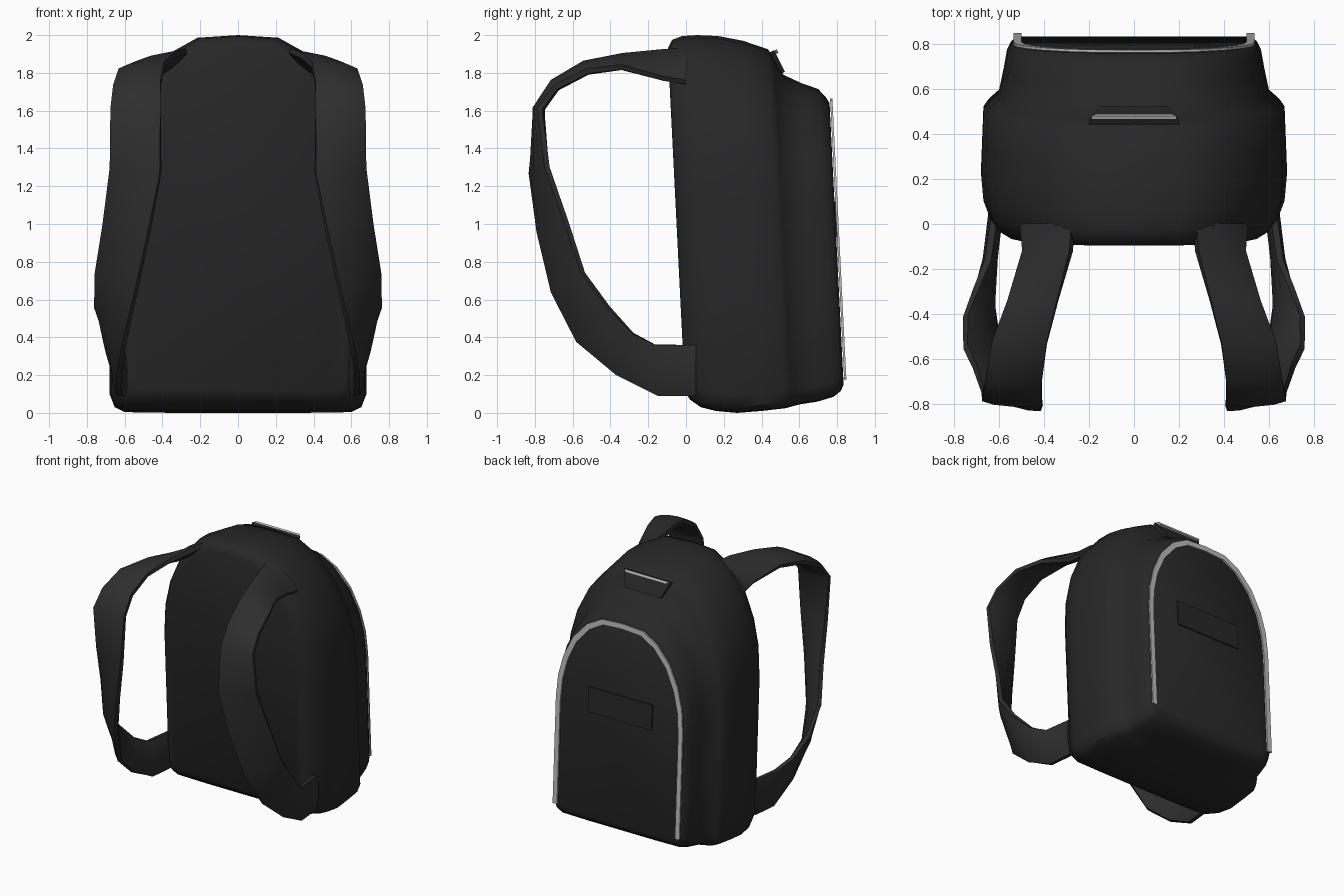
import bpy, bmesh
from mathutils import Vector as V

if "Cube" in bpy.data.objects:
    bpy.data.objects.remove(bpy.data.objects["Cube"])

LEAN = 0.05   # everything tilts back slightly with height


def material(name, v):
    m = bpy.data.materials.new(name)
    m.diffuse_color = (v, v, v, 1)
    m.use_nodes = True
    m.node_tree.nodes["Principled BSDF"].inputs["Base Color"].default_value = m.diffuse_color
    return m


FABRIC = material("black_fabric", 0.020)
STRAP = material("strap_webbing", 0.027)
TRIM = material("grey_trim", 0.50)


def make(name, verts, faces, mat, angle=None):
    me = bpy.data.meshes.new(name)
    me.from_pydata([tuple(v) for v in verts], [], faces)
    bm = bmesh.new()
    bm.from_mesh(me)
    bmesh.ops.recalc_face_normals(bm, faces=bm.faces)
    bm.to_mesh(me)
    bm.free()
    ob = bpy.data.objects.new(name, me)
    bpy.context.collection.objects.link(ob)
    me.materials.append(mat)
    if angle:
        bpy.ops.object.select_all(action='DESELECT')
        bpy.context.view_layer.objects.active = ob
        ob.select_set(True)
        bpy.ops.object.shade_smooth_by_angle(angle=angle)
    return ob


def loft(name, rings, mat, angle=None, closed=True):
    """Skin equal-length rings; closed rings get end caps."""
    n = len(rings[0])
    faces = [(i * n + j, i * n + (j + 1) % n, (i + 1) * n + (j + 1) % n, (i + 1) * n + j)
             for i in range(len(rings) - 1) for j in range(n if closed else n - 1)]
    if closed:
        faces += [tuple(range(n)), tuple(range((len(rings) - 1) * n, len(rings) * n))]
    return make(name, [p for r in rings for p in r], faces, mat, angle)


# arch outline, normalised half: bottom centre to top centre
HALF = [(0, 0), (.5, 0), (.88, .002), (.96, .015), (1, .05), (1, .3), (1, .56), (.975, .67),
        (.90, .77), (.76, .87), (.55, .95), (.32, .993), (0, 1)]
ARCH = HALF + [(-x, z) for x, z in HALF[-2:0:-1]]


def arch(y, w, top, bot, pts=ARCH):
    out = []
    for x, f in pts:
        z = bot + f * (top - bot)
        out.append(V((x * w, y - LEAN * z, z)))
    return out


# bag body with stepped front pocket: y, half width, top, bottom
STATIONS = [(.000, .56, 1.93, .11), (.025, .60, 1.975, .07), (.08, .64, 1.995, .03),
            (.16, .67, 2.0, .01), (.27, .68, 1.995, .0), (.40, .675, 1.97, .01),
            (.53, .67, 1.925, .025), (.565, .645, 1.87, .035), (.605, .60, 1.79, .045),
            (.70, .58, 1.745, .06), (.785, .565, 1.715, .085), (.825, .545, 1.67, .115),
            (.842, .52, 1.64, .15)]
loft("bag_body", [arch(*s) for s in STATIONS], FABRIC, 0.75)

# grey piping round the front pocket, open at the bottom
path = HALF[4:] + [(-x, z) for x, z in HALF[-2:3:-1]]
piping = loft("pocket_piping", [arch(.852, .537, 1.665, .10, path),
                                arch(.852, .500, 1.625, .10, path)], TRIM, closed=False)
mod = piping.modifiers.new("thickness", 'SOLIDIFY')
mod.thickness, mod.offset = 0.012, 0


def plate(name, corners, thick, mat):
    ob = make(name, [V(c) for c in corners], [(0, 1, 2, 3)], mat)
    m = ob.modifiers.new("thickness", 'SOLIDIFY')
    m.thickness, m.offset = thick, 0


# label patch, upper zip flap and its grey edge
yl, yh = .847 - LEAN * .93, .847 - LEAN * 1.12
plate("label_patch", [(-.27, yl, .93), (.27, yl, .93), (.27, yh, 1.12), (-.27, yh, 1.12)], .01, FABRIC)
plate("zip_flap", [(-.15, .512, 1.80), (.15, .512, 1.80), (.20, .455, 1.915), (-.20, .455, 1.915)], .025, FABRIC)
plate("zip_edge", [(-.17, .475, 1.90), (.17, .475, 1.90), (.19, .467, 1.918), (-.19, .467, 1.918)], .03, TRIM)

# shoulder strap: outer-loop edge and inner-loop edge at each section
EDGES = [((.27, .00, 1.92), (.50, .00, 1.75)), ((.28, -.12, 1.915), (.49, -.12, 1.77)),
         ((.34, -.34, 1.89), (.56, -.34, 1.83)), ((.39, -.54, 1.845), (.63, -.52, 1.81)),
         ((.41, -.70, 1.745), (.66, -.69, 1.725)), ((.41, -.785, 1.61), (.675, -.775, 1.61)),
         ((.41, -.82, 1.27), (.675, -.735, 1.30)), ((.47, -.78, .96), (.71, -.63, 1.0)),
         ((.54, -.705, .64), (.75, -.545, .74)), ((.60, -.575, .38), (.75, -.41, .56)),
         ((.63, -.37, .205), (.70, -.28, .42)), ((.63, -.15, .09), (.65, -.16, .36)),
         ((.61, .05, .09), (.62, .05, .36))]
SECTION = [(0, .014), (.2, .028), (.5, .033), (.8, .028), (1, .014)]
SECTION += [(t, -h) for t, h in reversed(SECTION)]
edges = [(V(a), V(b)) for a, b in EDGES]
mids = [(a + b) / 2 for a, b in edges]
rings = []
for i, (a, b) in enumerate(edges):
    tangent = mids[min(i + 1, len(mids) - 1)] - mids[max(i - 1, 0)]
    normal = tangent.cross(b - a).normalized()
    rings.append([a.lerp(b, t) + normal * h for t, h in SECTION])
straps = loft("shoulder_straps", rings, STRAP, 1.0)
straps.modifiers.new("mirror", 'MIRROR').use_axis = (True, False, False)
